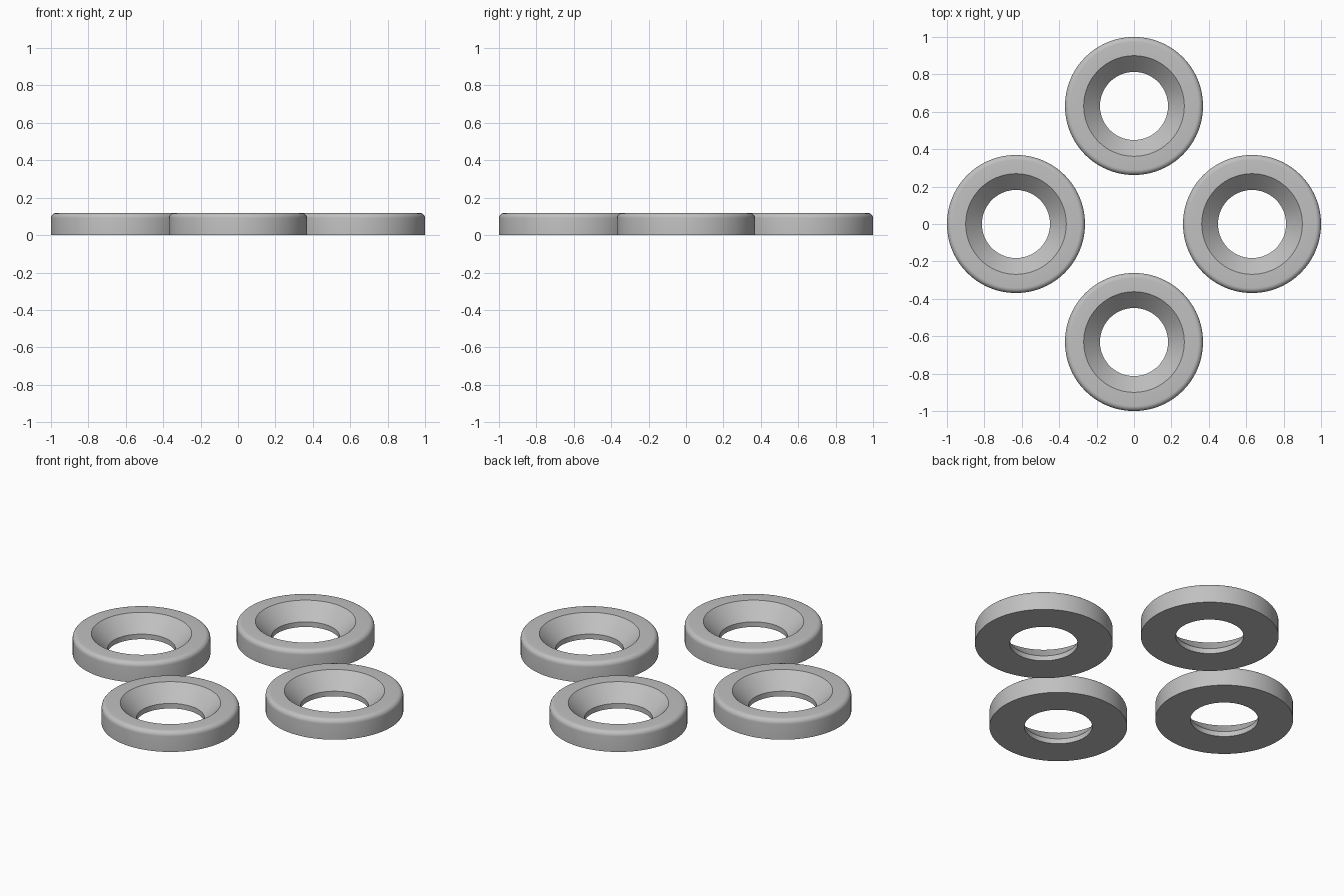
import bpy
import math

# Remove the default cube
cube = bpy.data.objects.get("Cube")
if cube:
    bpy.data.objects.remove(cube, do_unlink=True)

SEGMENTS = 96
OUTER, HOLE, SINK = 0.369, 0.182, 0.269
HEIGHT, LAND, FILLET = 0.118, 0.03, 0.027
SPACING = 1 - OUTER

# Single grey material
grey = bpy.data.materials.new("light_grey")
grey.use_nodes = True
colour = (0.53, 0.53, 0.53, 1)
grey.diffuse_color = colour
grey.node_tree.nodes["Principled BSDF"].inputs["Base Color"].default_value = colour


def ring_profile():
    """Closed cross-section: flat base, rounded outer rim, countersunk bore."""
    points = [(HOLE, 0), (OUTER, 0)]
    steps = 6
    for i in range(steps + 1):
        a = math.pi / 2 * i / steps
        points.append((OUTER - FILLET + FILLET * math.cos(a),
                       HEIGHT - FILLET + FILLET * math.sin(a)))
    return points + [(SINK, HEIGHT), (HOLE, LAND)]


def ring_mesh():
    """Revolve the cross-section around z."""
    profile = ring_profile()
    n = len(profile)
    verts, faces = [], []
    for s in range(SEGMENTS):
        a = math.tau * s / SEGMENTS
        verts += [(r * math.cos(a), r * math.sin(a), z) for r, z in profile]
        t = (s + 1) % SEGMENTS
        for i in range(n):
            j = (i + 1) % n
            faces.append((s * n + i, t * n + i, t * n + j, s * n + j))
    mesh = bpy.data.meshes.new("countersunk_ring")
    mesh.from_pydata(verts, [], faces)
    mesh.materials.append(grey)
    return mesh


# Four identical rings in a cross layout
mesh = ring_mesh()
rings = []
for name, x, y in (("front_ring", 0, -1), ("back_ring", 0, 1),
                   ("left_ring", 1, 0), ("right_ring", -1, 0)):
    ring = bpy.data.objects.new(name, mesh)
    ring.location = (x * SPACING, y * SPACING, 0)
    bpy.context.collection.objects.link(ring)
    rings.append(ring)

# Smooth the round surfaces, keep the rims crisp
bpy.ops.object.select_all(action="DESELECT")
rings[0].select_set(True)
bpy.context.view_layer.objects.active = rings[0]
bpy.ops.object.shade_smooth_by_angle(angle=math.radians(30))
